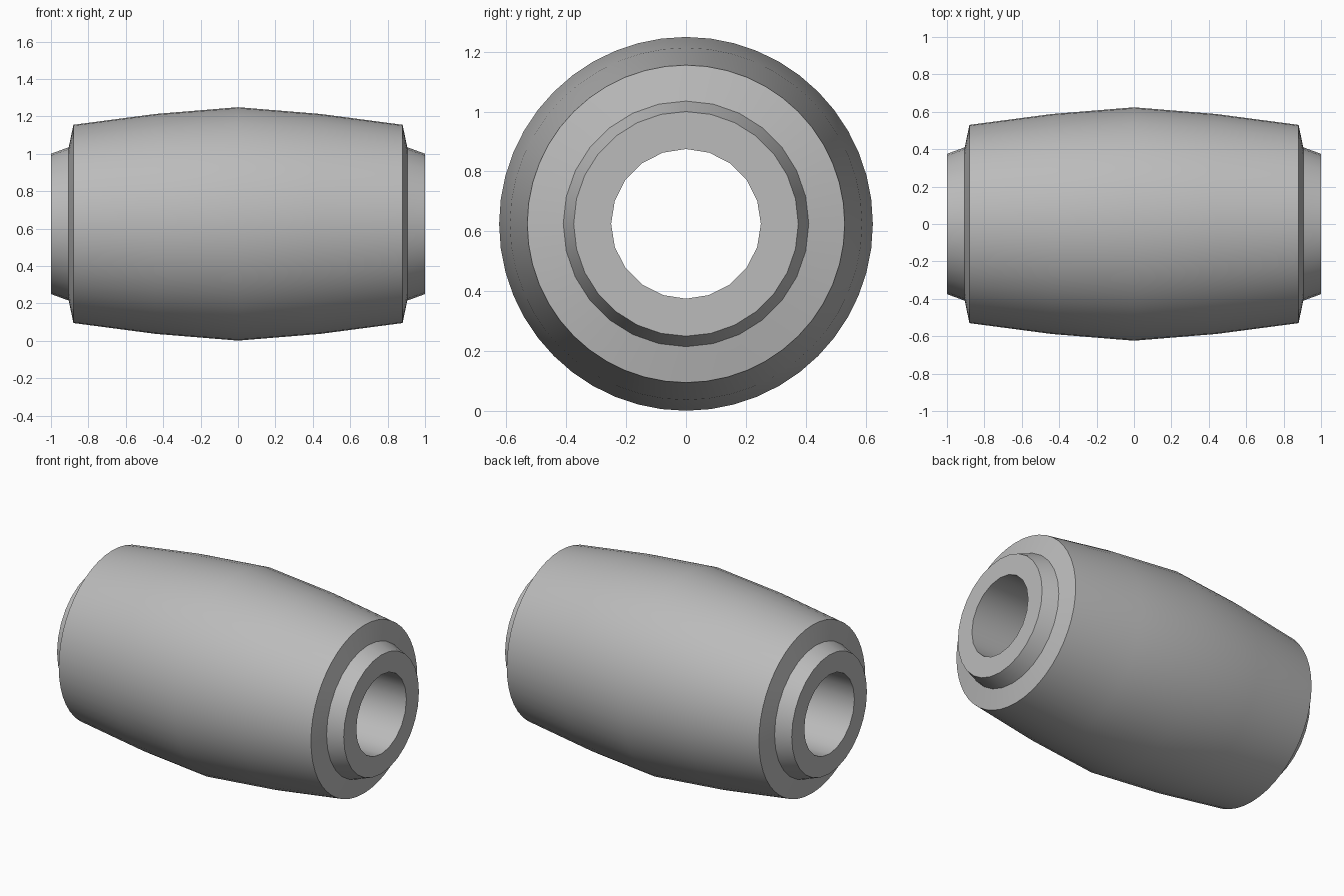
import bpy
import bmesh
import math

cube = bpy.data.objects.get("Cube")
if cube:
    bpy.data.objects.remove(cube, do_unlink=True)

CENTRE_Z = 0.625

grey = bpy.data.materials.new("plain grey")
grey.use_nodes = True
colour = (0.5, 0.5, 0.5, 1)
grey.diffuse_color = colour
grey.node_tree.nodes["Principled BSDF"].inputs["Base Color"].default_value = colour


def ring(bm, x, radius, sides):
    """Closed loop of edges around the x axis."""
    verts = []
    for i in range(sides):
        a = math.tau * i / sides
        verts.append(bm.verts.new((x, radius * math.sin(a), radius * math.cos(a))))
    return [bm.edges.new((verts[i - 1], verts[i])) for i in range(sides)]


# Half profile from the barrel's waist to the bore: (x, radius, sides)
half = [
    (0.44, 0.588, 48),
    (0.88, 0.53, 48),    # barrel rim
    (0.905, 0.41, 28),   # foot of the collar
    (1.0, 0.375, 28),    # collar end
    (1.0, 0.25, 20),     # bore mouth
]
left = half[::-1]
profile = [(-x, r, n) for x, r, n in left] + [(0, 0.624, 48)] + half

# Barrel, collars and bore as one closed turned body
bm = bmesh.new()
rings = [ring(bm, *p) for p in profile]
for i in range(len(rings)):
    bmesh.ops.bridge_loops(bm, edges=rings[i - 1] + rings[i])
bmesh.ops.recalc_face_normals(bm, faces=bm.faces)

mesh = bpy.data.meshes.new("barrel_bushing")
bm.to_mesh(mesh)
bm.free()
mesh.materials.append(grey)
body = bpy.data.objects.new("barrel_bushing", mesh)
body.location.z = CENTRE_Z
bpy.context.collection.objects.link(body)

# Smooth around the axis, crisp at rims
bpy.context.view_layer.objects.active = body
body.select_set(True)
bpy.ops.object.shade_smooth_by_angle(angle=math.radians(30))
